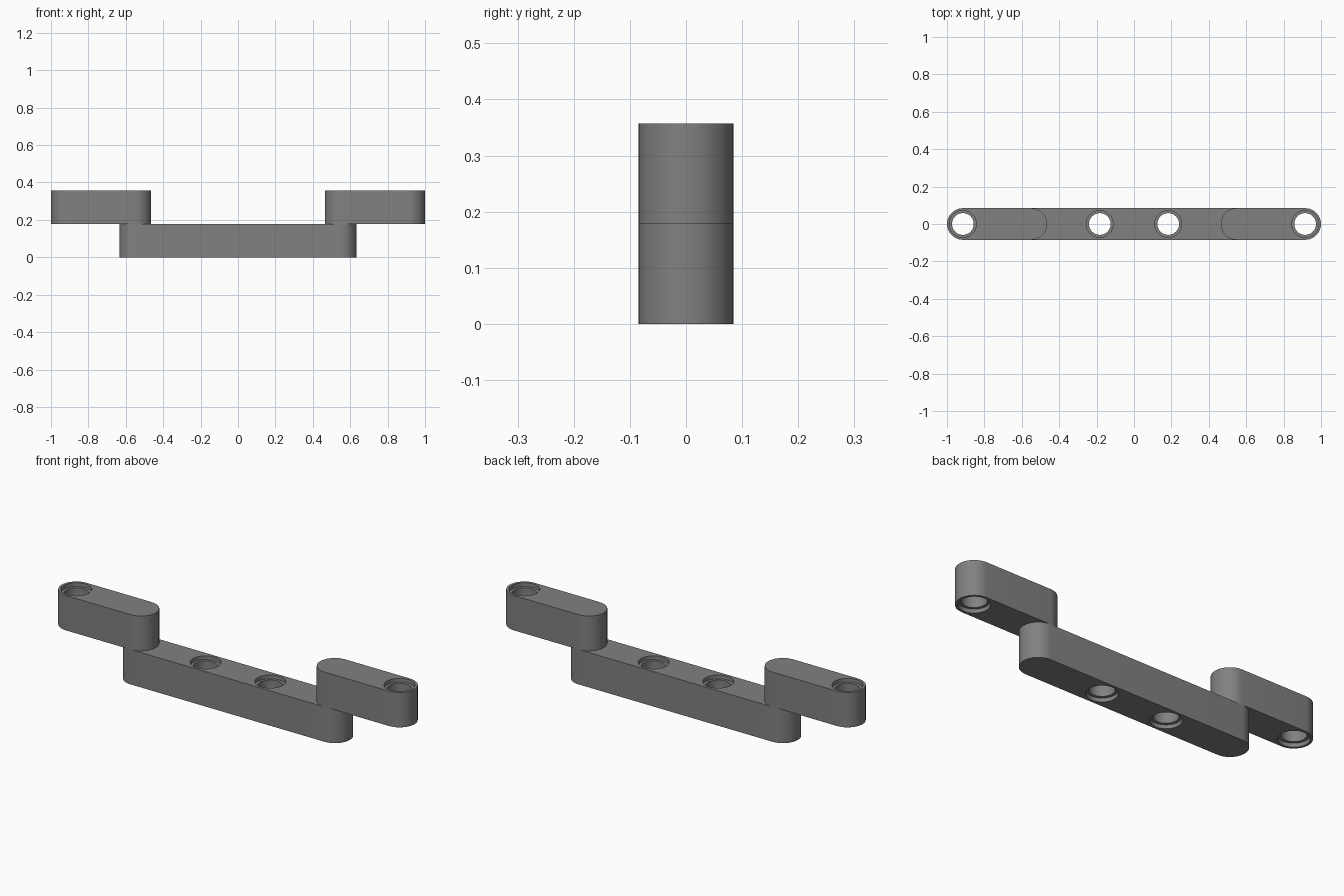
import bpy, bmesh, math

if "Cube" in bpy.data.objects:
    bpy.data.objects.remove(bpy.data.objects["Cube"])

R = 0.0845          # half width of every beam
H = 0.1785          # beam thickness
PITCH = 0.183       # hole spacing unit
BORE, RIM, RIM_DEPTH = 0.058, 0.072, 0.02
SEG = 24            # segments per rounded end

grey = bpy.data.materials.new("dark grey")
grey.diffuse_color = (0.22, 0.22, 0.22, 1)
grey.use_nodes = True
grey.node_tree.nodes["Principled BSDF"].inputs["Base Color"].default_value = grey.diffuse_color


def new_object(name, bm):
    bmesh.ops.recalc_face_normals(bm, faces=bm.faces)
    mesh = bpy.data.meshes.new(name)
    bm.to_mesh(mesh)
    bm.free()
    mesh.materials.append(grey)
    ob = bpy.data.objects.new(name, mesh)
    bpy.context.collection.objects.link(ob)
    return ob


def hole_cutter(x, z):
    """Stepped spool: wide rim at both ends, narrow bore between."""
    steps = [(RIM, -0.02), (RIM, RIM_DEPTH), (BORE, RIM_DEPTH),
             (BORE, H - RIM_DEPTH), (RIM, H - RIM_DEPTH), (RIM, H + 0.02)]
    n = SEG * 2
    bm = bmesh.new()
    rings = [[bm.verts.new((x + r * math.cos(2 * math.pi * i / n),
                            r * math.sin(2 * math.pi * i / n), z + h))
              for i in range(n)] for r, h in steps]
    for a, b in zip(rings, rings[1:]):
        for i in range(n):
            j = (i + 1) % n
            bm.faces.new((a[i], a[j], b[j], b[i]))
    bm.faces.new(rings[0])
    bm.faces.new(rings[-1])
    cutter = new_object("hole_cutter", bm)
    cutter.hide_render = True
    return cutter


def beam(name, x0, x1, z, holes):
    """Round-ended bar between two end centres, with stepped holes."""
    bm = bmesh.new()
    outline = []
    for cx, start in ((x1, -math.pi / 2), (x0, math.pi / 2)):
        for i in range(SEG + 1):
            a = start + math.pi * i / SEG
            outline.append(bm.verts.new((cx + R * math.cos(a), R * math.sin(a), z)))
    base = bm.faces.new(outline)
    ext = bmesh.ops.extrude_face_region(bm, geom=[base])
    for v in ext["geom"]:
        if isinstance(v, bmesh.types.BMVert):
            v.co.z += H
    ob = new_object(name, bm)
    bpy.ops.object.select_all(action='DESELECT')
    ob.select_set(True)
    bpy.context.view_layer.objects.active = ob
    for x in holes:
        cutter = hole_cutter(x, z)
        mod = ob.modifiers.new("hole", 'BOOLEAN')
        mod.operation, mod.solver, mod.object = 'DIFFERENCE', 'EXACT', cutter
        bpy.ops.object.modifier_apply(modifier=mod.name)
        bpy.data.objects.remove(cutter)
    bpy.ops.object.shade_smooth_by_angle(angle=math.radians(30))


# long lower bar with two middle holes
beam("lower_beam", -3 * PITCH, 3 * PITCH, 0, (-PITCH, PITCH))
# raised arms, each with a hole at its outer end
beam("left_arm", -5 * PITCH, -3 * PITCH, H, (-5 * PITCH,))
beam("right_arm", 3 * PITCH, 5 * PITCH, H, (5 * PITCH,))
